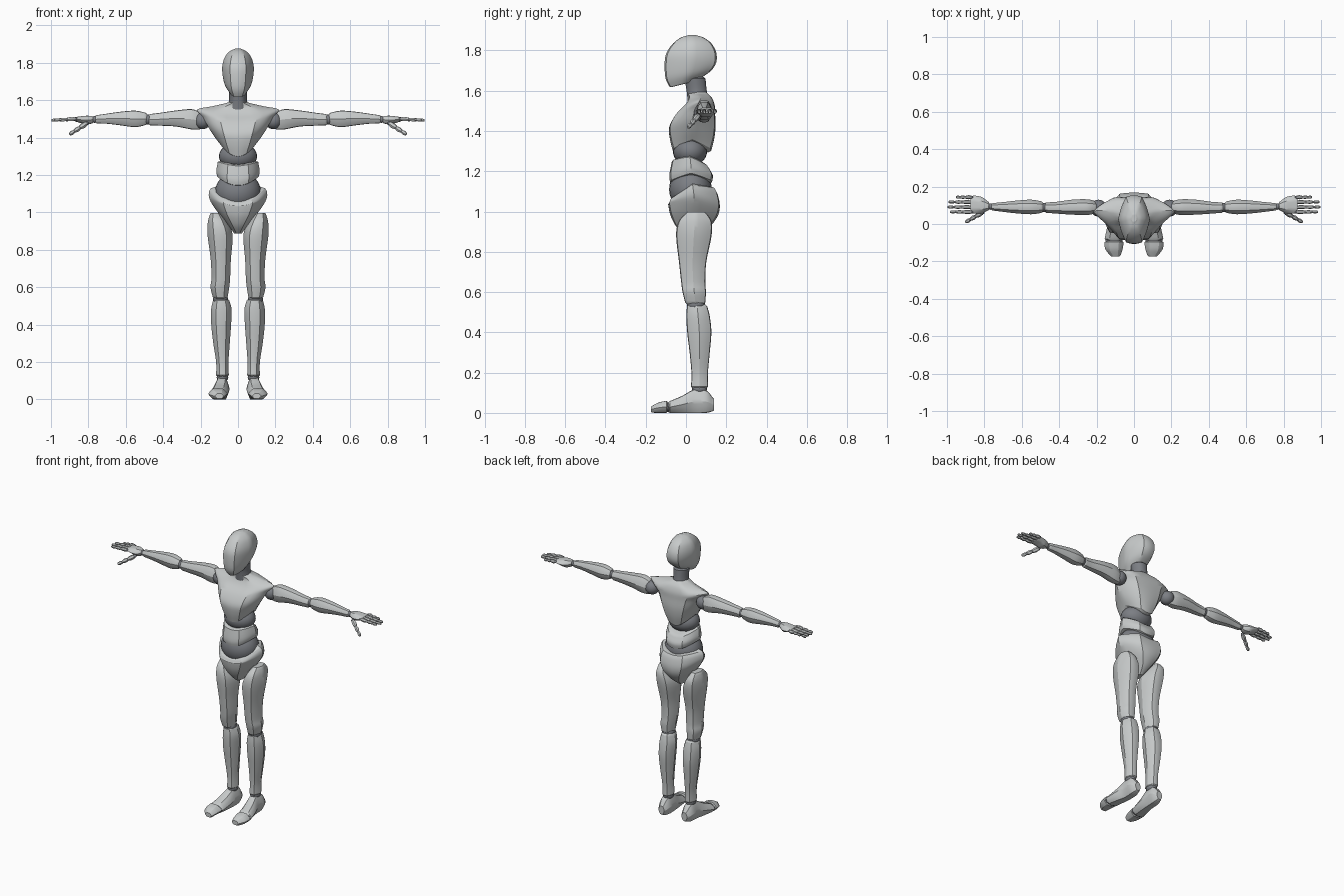
import bpy, bmesh
from math import sin, cos, pi, radians
from mathutils import Matrix, Vector

cube = bpy.data.objects.get("Cube")
if cube:
    bpy.data.objects.remove(cube)


def material(name, color):
    m = bpy.data.materials.new(name)
    m.use_nodes = True
    m.diffuse_color = color
    bsdf = m.node_tree.nodes["Principled BSDF"]
    bsdf.inputs["Base Color"].default_value = color
    bsdf.inputs["Roughness"].default_value = 0.6
    return m


SHELL = material("light grey shell", (0.57, 0.59, 0.59, 1))
JOINT = material("dark grey joint", (0.2, 0.21, 0.23, 1))
PARTS = []

# Axis frames: columns give the directions of u, v and the loft axis t
UP = Matrix.Identity(4)
ALONG_X = Matrix(((0, 0, 1, 0), (1, 0, 0, 0), (0, 1, 0, 0), (0, 0, 0, 1)))
ALONG_Y = Matrix(((1, 0, 0, 0), (0, 0, 1, 0), (0, 1, 0, 0), (0, 0, 0, 1)))


def finish(name, bm, mat):
    bmesh.ops.recalc_face_normals(bm, faces=bm.faces)
    mesh = bpy.data.meshes.new(name)
    bm.to_mesh(mesh)
    bm.free()
    mesh.materials.append(mat)
    ob = bpy.data.objects.new(name, mesh)
    bpy.context.collection.objects.link(ob)
    PARTS.append(ob)


def section(ridged, sides=6, steps=5):
    """Unit outline between a circle and a hexagon, so panels meet in soft ridges."""
    pts = []
    for i in range(sides * steps):
        a = 2 * pi * i / (sides * steps)
        local = a % (2 * pi / sides) - pi / sides
        r = 1 - ridged + ridged * cos(pi / sides) / cos(local)
        pts.append((r * cos(a), r * sin(a)))
    mu, mv = max(p[0] for p in pts), max(p[1] for p in pts)
    return [(u / mu, v / mv) for u, v in pts]


def smooth_rings(rings, steps=4):
    """Catmull-Rom interpolation between the key rings."""
    keys = [tuple(r) + (0,) * (7 - len(r)) for r in rings]
    keys = [keys[0]] + keys + [keys[-1]]
    out = []
    for a, b, c, d in zip(keys, keys[1:], keys[2:], keys[3:]):
        for s in range(steps):
            t = s / steps
            out.append([q + t / 2 * (r - p + t * (2 * p - 5 * q + 4 * r - w
                        + t * (3 * (q - r) + w - p)))
                        for p, q, r, w in zip(a, b, c, d)])
    return out + [list(keys[-1])]


def loft(name, rings, mat=SHELL, frame=UP, side=1, ridged=0.65, cap=0.008, floor=False):
    """Rings are (t, centre u, centre v, radius u, radius v, tilt, arch)."""
    rows = smooth_rings(rings)
    way = 1 if rows[-1][0] > rows[0][0] else -1

    def rim(r, out):
        return [r[0] + out * cap * way, r[1], r[2], r[3] * 0.82, r[4] * 0.82] + r[5:]

    rows = [rim(rows[0], -1)] + rows + [rim(rows[-1], 1)]
    outline = section(ridged)
    bm = bmesh.new()
    loops = []
    for t, cu, cv, ru, rv, tilt, arch in rows:
        loop = []
        for u, v in outline:
            co = frame @ Vector((cu + ru * u, cv + rv * v, t + tilt * rv * v + arch * u * u))
            co.x *= side
            if floor:
                co.z = max(co.z, 0)
            loop.append(bm.verts.new(co))
        loops.append(loop)
    n = len(outline)
    for a, b in zip(loops, loops[1:]):
        for i in range(n):
            bm.faces.new((a[i], a[(i + 1) % n], b[(i + 1) % n], b[i]))
    bm.faces.new(loops[0])
    bm.faces.new(loops[-1])
    finish(name, bm, mat)


def ball(name, centre, radii, side=1):
    bm = bmesh.new()
    x, y, z = centre
    bmesh.ops.create_uvsphere(bm, u_segments=24, v_segments=14, radius=1,
                              matrix=Matrix.Translation((x * side, y, z)) @ Matrix.Diagonal((*radii, 1)))
    finish(name, bm, JOINT)


def digit(name, start, end, radius, side):
    """Three tapering segments with small dark joints between them."""
    a, b = Vector(start), Vector(end)
    turn = (b - a).to_track_quat('Z', 'Y').to_matrix().to_4x4()
    for i, (f, g) in enumerate(((0, 0.4), (0.4, 0.72), (0.72, 1))):
        p, length = a.lerp(b, f), (b - a).length * (g - f)
        r = radius * (1 - 0.12 * i)
        loft(f"{name}_segment_{i + 1}",
             [(0.004, 0, 0, r * 0.8, r * 0.8), (length / 2, 0, 0, r, r),
              (length - 0.004, 0, 0, r * 0.75, r * 0.75)],
             frame=Matrix.Translation(p) @ turn, side=side, cap=0.003)
        ball(f"{name}_joint_{i + 1}", p, (r * 0.75,) * 3, side)


# Head and neck
loft("head", [(1.635, 0, -.01, .042, .07, .25), (1.68, 0, .01, .07, .112, .15),
              (1.74, 0, .022, .083, .128), (1.79, 0, .027, .083, .123),
              (1.835, 0, .031, .068, .095), (1.863, 0, .031, .042, .058),
              (1.874, 0, .031, .018, .025)], ridged=0.55, cap=0.002)
loft("neck", [(1.55, 0, .06, .056, .052), (1.6, 0, .053, .047, .05),
              (1.66, 0, .045, .05, .052)], JOINT, ridged=0.2)

# Torso
loft("chest", [(1.3, 0, .03, .092, .095, 0, .06), (1.36, 0, .03, .126, .11, 0, .045),
               (1.42, 0, .032, .158, .115, 0, .035), (1.48, 0, .047, .188, .098, 0, .03),
               (1.525, 0, .068, .218, .075, 0, .025), (1.562, 0, .072, .14, .058, 0, .005),
               (1.585, 0, .06, .06, .05)])
ball("abdomen_joint", (0, .02, 1.3), (.102, .085, .075))
loft("waist", [(1.145, 0, .025, .11, .104, 0, .045), (1.18, 0, .025, .116, .108, 0, .04),
               (1.235, 0, .02, .108, .09, -.15, .035)], ridged=0.5)
ball("waist_joint", (0, .022, 1.11), (.122, .106, .11))
loft("pelvis", [(.895, 0, .03, .025, .05), (.93, 0, .036, .06, .088, 0, .01),
                (.98, 0, .041, .115, .118, 0, .03), (1.03, 0, .04, .152, .128, 0, .04),
                (1.06, 0, .036, .155, .122, .18, .05), (1.08, 0, .033, .143, .112, .25, .05)])

for side, word in ((1, "left"), (-1, "right")):
    # Leg
    loft(f"{word}_thigh", [(.99, .118, .05, .032, .052), (.95, .109, .045, .052, .082),
                           (.88, .096, .039, .067, .088), (.75, .092, .033, .054, .068),
                           (.65, .092, .036, .05, .06), (.6, .097, .041, .05, .058),
                           (.548, .095, .046, .04, .05)], side=side)
    ball(f"{word}_knee_joint", (.093, .05, .537), (.04, .045, .032), side)
    loft(f"{word}_shin", [(.53, .09, .055, .043, .05), (.48, .089, .06, .055, .058),
                          (.4, .09, .066, .053, .06), (.3, .088, .068, .044, .05),
                          (.2, .084, .068, .033, .041), (.13, .083, .067, .034, .042)], side=side)
    ball(f"{word}_ankle_joint", (.083, .067, .118), (.031, .038, .025), side)
    loft(f"{word}_foot", [(.132, .085, .042, .026, .034), (.1, .086, .056, .04, .056),
                          (.04, .087, .056, .041, .06), (-.02, .096, .041, .048, .043),
                          (-.08, .105, .029, .052, .03)], frame=ALONG_Y, side=side, floor=True)
    ball(f"{word}_toe_joint", (.106, -.088, .028), (.046, .02, .024), side)
    loft(f"{word}_toes", [(-.097, .107, .03, .052, .03), (-.135, .107, .026, .046, .026),
                          (-.168, .1, .018, .028, .017)], frame=ALONG_Y, side=side,
         cap=0.005, floor=True)

    # Arm
    ball(f"{word}_shoulder_joint", (.19, .085, 1.49), (.045, .045, .045), side)
    loft(f"{word}_upper_arm", [(.205, .09, 1.49, .032, .047), (.25, .09, 1.498, .042, .054),
                               (.33, .09, 1.502, .04, .043), (.42, .087, 1.498, .031, .034),
                               (.47, .088, 1.496, .028, .03)], frame=ALONG_X, side=side)
    ball(f"{word}_elbow_joint", (.482, .088, 1.497), (.025, .025, .027), side)
    loft(f"{word}_forearm", [(.495, .09, 1.5, .031, .033), (.55, .091, 1.5, .039, .044),
                             (.63, .091, 1.502, .034, .036), (.7, .091, 1.501, .026, .027),
                             (.755, .092, 1.498, .02, .022)], frame=ALONG_X, side=side)
    ball(f"{word}_wrist_joint", (.768, .093, 1.497), (.018, .017, .018), side)

    # Hand
    loft(f"{word}_palm", [(.778, .096, 1.496, .022, .019), (.81, .1, 1.493, .042, .024),
                          (.845, .103, 1.496, .048, .017), (.87, .104, 1.498, .046, .012)],
         frame=ALONG_X, side=side, cap=0.004)
    for finger, y, tip in (("index", .064, .985), ("middle", .09, .999),
                           ("ring", .117, .993), ("little", .143, .952)):
        digit(f"{word}_{finger}_finger", (.868, y, 1.5), (tip, y + .001, 1.493), .011, side)
    digit(f"{word}_thumb", (.81, .062, 1.476), (.9, .01, 1.417), .014, side)

# Smooth panels, sharp ridges
bpy.ops.object.select_all(action='DESELECT')
for ob in PARTS:
    ob.select_set(True)
bpy.context.view_layer.objects.active = PARTS[0]
bpy.ops.object.shade_smooth_by_angle(angle=radians(28))
